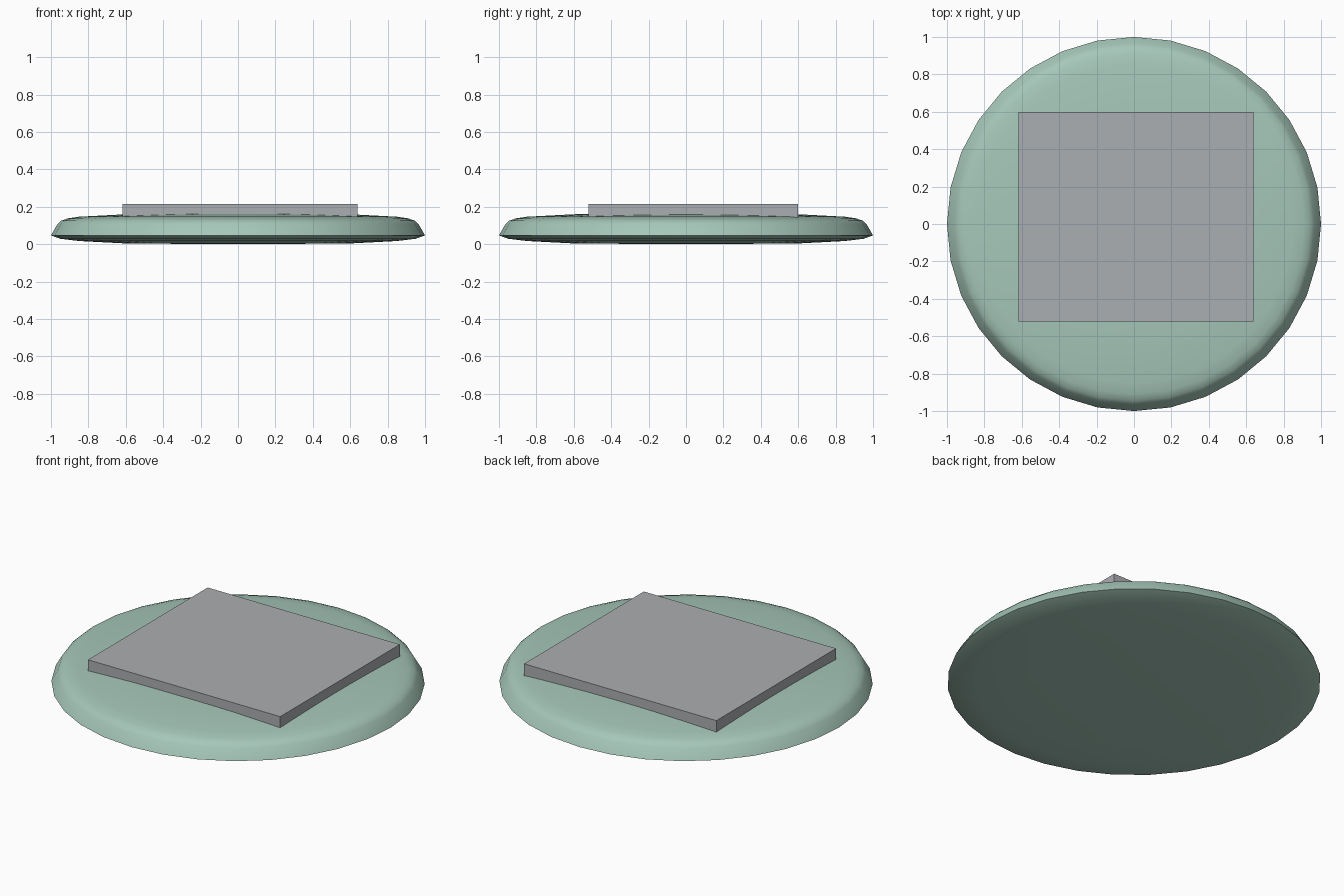
import bpy, bmesh, math

if "Cube" in bpy.data.objects:
    bpy.data.objects.remove(bpy.data.objects["Cube"])

def material(name, rgb):
    m = bpy.data.materials.new(name)
    m.diffuse_color = (*rgb, 1)
    m.use_nodes = True
    m.node_tree.nodes["Principled BSDF"].inputs["Base Color"].default_value = m.diffuse_color
    return m

sage = material("sage green", (0.38, 0.57, 0.485))
grey = material("light grey", (0.41, 0.425, 0.44))

def add_object(name, bm, mat):
    bmesh.ops.recalc_face_normals(bm, faces=bm.faces)
    me = bpy.data.meshes.new(name)
    bm.to_mesh(me)
    bm.free()
    me.materials.append(mat)
    ob = bpy.data.objects.new(name, me)
    bpy.context.collection.objects.link(ob)
    return ob

# Round base: lathed cushion-like disc
SIDES = 32
profile = [(0.60, 0.004), (0.85, 0.017), (0.95, 0.029), (1.0, 0.047),
           (0.965, 0.108), (0.945, 0.126), (0.91, 0.138), (0.85, 0.147),
           (0.60, 0.16), (0.20, 0.167)]
bm = bmesh.new()
rings = [[bm.verts.new((r * math.cos(2 * math.pi * i / SIDES),
                        r * math.sin(2 * math.pi * i / SIDES), z))
          for i in range(SIDES)] for r, z in profile]
for a, b in zip(rings, rings[1:]):
    for i in range(SIDES):
        j = (i + 1) % SIDES
        bm.faces.new((a[i], a[j], b[j], b[i]))
for ring, z in ((rings[0], 0.0), (rings[-1], 0.168)):
    tip = bm.verts.new((0, 0, z))
    for i in range(SIDES):
        bm.faces.new((ring[i], ring[(i + 1) % SIDES], tip))
disc = add_object("round_base", bm, sage)
bpy.context.view_layer.objects.active = disc
disc.select_set(True)
bpy.ops.object.shade_smooth_by_angle(angle=math.radians(80))

# Flat rectangular plate set into the top of the base
x0, x1, y0, y1, z0, z1 = -0.617, 0.64, -0.52, 0.598, 0.142, 0.214
bm = bmesh.new()
bmesh.ops.create_cube(bm, size=1)
bmesh.ops.scale(bm, vec=(x1 - x0, y1 - y0, z1 - z0), verts=bm.verts)
bmesh.ops.translate(bm, vec=((x0 + x1) / 2, (y0 + y1) / 2, (z0 + z1) / 2), verts=bm.verts)
add_object("top_plate", bm, grey)
